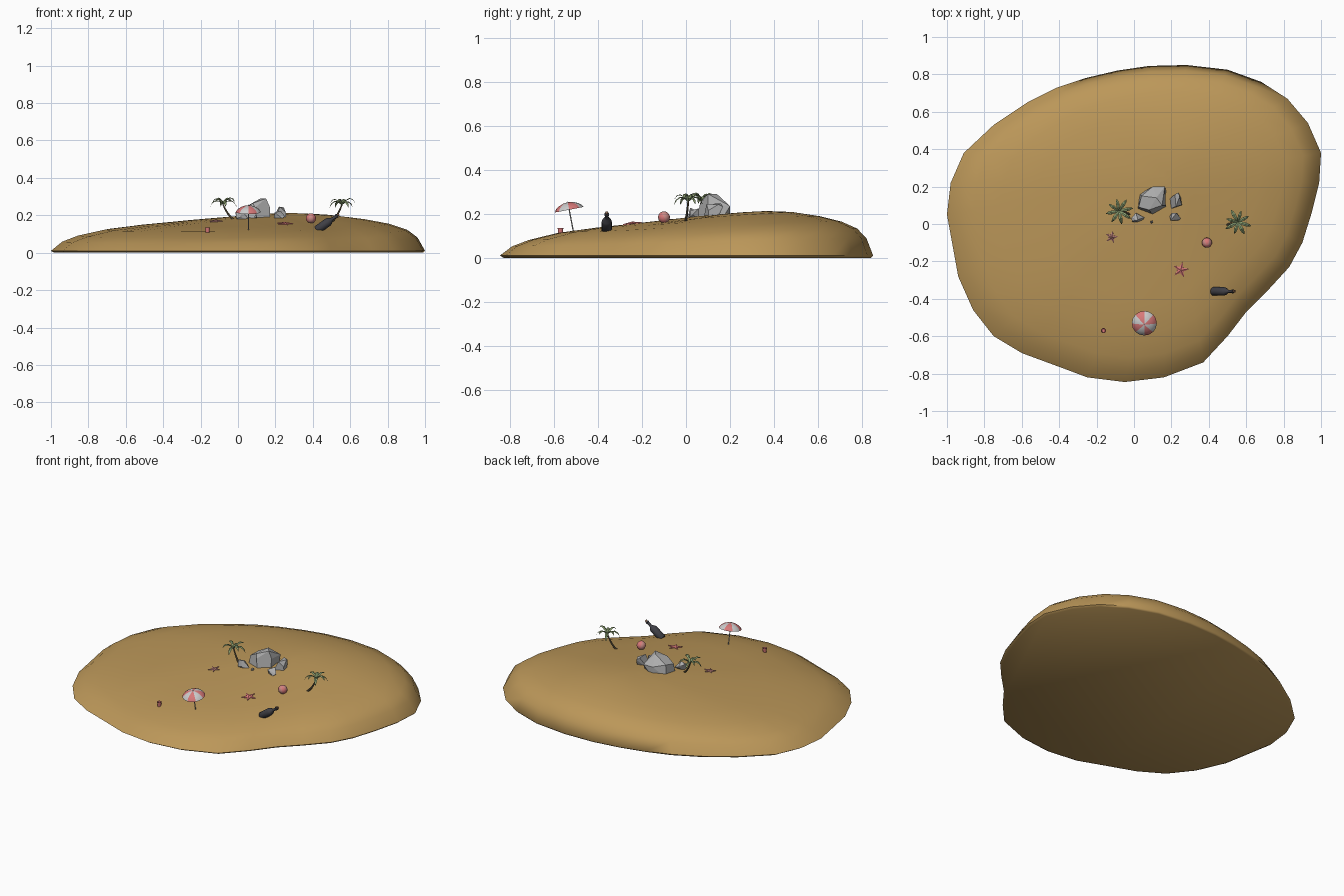
import bpy, bmesh, random
from math import sin, cos, pi, tau
from mathutils import Vector, Matrix
from mathutils.bvhtree import BVHTree

if "Cube" in bpy.data.objects:
    bpy.data.objects.remove(bpy.data.objects["Cube"])

random.seed(4)


def material(name, rgb):
    m = bpy.data.materials.new(name)
    m.diffuse_color = (*rgb, 1)
    m.use_nodes = True
    m.node_tree.nodes["Principled BSDF"].inputs["Base Color"].default_value = m.diffuse_color
    return m


SAND = material("sand", (0.50, 0.31, 0.10))
RED = material("coral_red", (0.68, 0.19, 0.19))
PINK = material("soft_pink", (0.60, 0.26, 0.24))
WHITE = material("off_white", (0.62, 0.62, 0.60))
STONE = material("stone", (0.42, 0.42, 0.42))
GLASS = material("dark_glass", (0.05, 0.05, 0.06))
CORK = material("cork", (0.25, 0.13, 0.08))
LEAF = material("leaf", (0.27, 0.36, 0.17))
BARK = material("bark", (0.14, 0.11, 0.06))


def build(name, verts, faces, mats, smooth=None, slots=None):
    me = bpy.data.meshes.new(name)
    me.from_pydata([tuple(v) for v in verts], [], faces)
    for m in mats:
        me.materials.append(m)
    if slots:
        for p, s in zip(me.polygons, slots):
            p.material_index = s
    ob = bpy.data.objects.new(name, me)
    bpy.context.collection.objects.link(ob)
    if smooth:
        bpy.ops.object.select_all(action='DESELECT')
        ob.select_set(True)
        bpy.context.view_layer.objects.active = ob
        bpy.ops.object.shade_smooth_by_angle(angle=smooth)
    return ob


def ring_faces(rows, n):
    return [(j * n + i, j * n + (i + 1) % n, (j + 1) * n + (i + 1) % n, (j + 1) * n + i)
            for j in range(rows - 1) for i in range(n)]


def lathe(name, profile, n, mats, mat4, stripe=0, caps=True, smooth=0.7):
    """Turn (radius, z) points about z; stripe = segments per coloured panel."""
    verts = [mat4 @ Vector((r * cos(tau * i / n), r * sin(tau * i / n), z))
             for r, z in profile for i in range(n)]
    faces = ring_faces(len(profile), n)
    slots = [(k % n) // stripe % len(mats) if stripe else 0 for k in range(len(faces))]
    faces.append(tuple(range(len(verts) - n, len(verts))))
    if caps:
        faces.append(tuple(reversed(range(n))))
    slots += [0] * (len(faces) - len(slots))
    return build(name, verts, faces, mats, smooth, slots)


# Island: shore outline shrunk towards the summit, rising ring by ring
SHORE = [(-1, .05), (-.94, -.28), (-.86, -.46), (-.75, -.60), (-.60, -.69), (-.41, -.76),
         (-.25, -.82), (-.05, -.845), (.16, -.82), (.37, -.74), (.50, -.60), (.60, -.47),
         (.72, -.35), (.83, -.23), (.90, -.10), (.95, .06), (.99, .22), (1, .38),
         (.93, .54), (.82, .67), (.68, .76), (.50, .825), (.28, .85), (.08, .845),
         (-.09, .82), (-.26, .78), (-.41, .73), (-.57, .65), (-.75, .53), (-.91, .38),
         (-.98, .22)]
SUMMIT = Vector((.2, .25))
# (scale, mean height, weight of the tilt towards the back right)
RINGS = [(.985, 0, 0), (1, .010, 0), (.95, .070, .7), (.88, .107, 1), (.76, .139, 1),
         (.6, .163, 1), (.4, .184, .9), (.2, .199, .5), (.04, .205, .1)]
verts = []
for s, h, w in RINGS:
    for p in SHORE:
        v = Vector(p) - SUMMIT
        d = v.normalized()
        q = SUMMIT + v * s
        verts.append((q.x, q.y, h + w * (.012 * d.x + .024 * d.y)))
n = len(SHORE)
faces = ring_faces(len(RINGS), n)
faces += [tuple(reversed(range(n))), tuple(range(len(verts) - n, len(verts)))]
build("island", verts, faces, [SAND], 1.2)
TREE = BVHTree.FromPolygons([Vector(v) for v in verts], faces)


def ground(x, y):
    hit, normal = TREE.ray_cast(Vector((x, y, 1)), Vector((0, 0, -1)))[:2]
    return hit, normal


# Rocks: convex hulls with flat facets
def rock(name, pts):
    bm = bmesh.new()
    for p in pts:
        bm.verts.new(p)
    res = bmesh.ops.convex_hull(bm, input=bm.verts)
    bmesh.ops.delete(bm, geom=[v for v in bm.verts if not v.link_faces], context='VERTS')
    bmesh.ops.dissolve_limit(bm, angle_limit=.2, verts=bm.verts, edges=bm.edges)
    bm.verts.index_update()
    build(name, [v.co for v in bm.verts],
          [[v.index for v in f.verts] for f in bm.faces], [STONE])
    bm.free()


rock("large_rock", [(.02, .08, .17), (.10, .05, .17), (.17, .09, .17), (.175, .16, .17),
                    (.10, .20, .17), (.03, .16, .17), (.025, .09, .235), (.09, .062, .24),
                    (.17, .10, .245), (.08, .075, .265), (.15, .10, .29), (.12, .14, .29),
                    (.10, .20, .235), (.165, .20, .235), (.04, .15, .245)])


def boulder(name, c, size, turn):
    pts = []
    for k in range(14):
        v = Vector([random.uniform(-1, 1) for _ in range(3)])
        v /= max(abs(a) for a in v) ** .6 * v.length ** .4
        pts.append(Vector(c) + Matrix.Rotation(turn, 3, 'Z') @
                   Vector([a * b / 2 for a, b in zip(v, size)]))
    rock(name, pts)


boulder("side_rock", (.215, .13, .205), (.075, .09, .09), .3)
boulder("front_right_rock", (.22, .038, .20), (.06, .05, .055), .2)
boulder("front_left_rock", (.02, .035, .20), (.075, .05, .055), .1)
boulder("pebble", (.095, .01, .193), (.016, .016, .016), 0)


# Palms: curved tapering trunk and a crown of arching folded fronds
def palm(name, base, top, turn):
    b = ground(*base)[0] - Vector((0, 0, .01))
    t = Vector(top)
    m = Vector((b.x * .45 + t.x * .55, b.y * .45 + t.y * .55, b.z * .8 + t.z * .2))
    steps, k = 7, 8
    vs = []
    for j in range(steps):
        u = j / (steps - 1)
        p = b * (1 - u) ** 2 + m * 2 * u * (1 - u) + t * u * u
        q = ((m - b) * (1 - u) + (t - m) * u).to_track_quat('Z', 'Y')
        r = .007 - .003 * u
        vs += [p + q @ Vector((r * cos(tau * i / k), r * sin(tau * i / k), 0)) for i in range(k)]
    fs = ring_faces(steps, k) + [tuple(reversed(range(k))), tuple(range(len(vs) - k, len(vs)))]
    build(name + "_trunk", vs, fs, [BARK], .7)
    vs, fs = [], []
    for f in range(8):
        rot = Matrix.Rotation(turn + tau * f / 8, 3, 'Z')
        size = random.uniform(.88, 1.05)
        lift = .016 if f % 2 else 0
        o = len(vs)
        for j, (r, z, w) in enumerate([(0, 0, .002), (.02, .018, .008), (.042, .022, .010),
                                       (.060, .010, .007), (.072, -.012, .001)]):
            z += lift * r / .045
            for y, dz in ((-w, -.4 * w), (0, 0), (w, -.4 * w)):
                vs.append(t + rot @ Vector((r, y, z + dz)) * size)
            if j:
                a = o + j * 3
                fs += [(a - 3, a, a + 1, a - 2), (a - 2, a + 1, a + 2, a - 1)]
    build(name + "_fronds", vs, fs, [LEAF])


palm("left_palm", (-.015, .05), (-.08, .07, .258), .2)
palm("right_palm", (.49, -.005), (.555, .01, .255), .5)

# Beach umbrella, leaning forward
umbrella = Matrix.Translation((.055, -.512, .122)) @ Matrix.Rotation(.19, 4, 'X')
lathe("umbrella_pole", [(.0028, -.015), (.0028, .130), (.001, .137)], 8, [STONE], umbrella)
lathe("umbrella_canopy", [(.067, .098), (.058, .111), (.042, .122), (.022, .130), (.001, .133)],
      16, [RED, WHITE], umbrella, stripe=2, caps=False)

# Beach ball
ball = Matrix.Translation((.39, -.10, .184)) @ Matrix.Rotation(.5, 4, 'X')
lathe("beach_ball", [(max(.027 * sin(pi * j / 10), .001), -.027 * cos(pi * j / 10))
                     for j in range(11)], 18, [PINK, RED], ball, stripe=3)

# Bottle with cork, half sunk in the sand
bottle = Matrix.Translation((.42, -.36, .120)) @ Matrix.Rotation(.95, 4, 'Y')
lathe("bottle", [(.020, 0), (.023, .004), (.023, .075), (.020, .086), (.010, .099), (.008, .106),
                 (.008, .128), (.011, .129), (.011, .136), (.008, .137)], 16, [GLASS], bottle)
lathe("bottle_cork", [(.006, .134), (.007, .147)], 10, [CORK], bottle)

# Cup or small bucket with an open top
cup = Matrix.Translation((-.163, -.57, ground(-.163, -.57)[0].z - .003))
lathe("cup", [(.010, 0), (.0135, .030), (.0115, .030), (.009, .006)], 14, [RED], cup)


# Starfish lying along the slope
def starfish(name, x, y, radius, turn, mat):
    hit, nrm = ground(x, y)
    q = nrm.to_track_quat('Z', 'Y')
    vs = [hit + q @ Vector((0, 0, .011)), hit + q @ Vector((0, 0, -.002))]
    for z in (.004, -.002):
        for i in range(10):
            a, r = turn + tau * i / 10, radius * (.38 if i % 2 else 1)
            vs.append(hit + q @ Vector((r * cos(a), r * sin(a), z)))
    fs = []
    for i in range(10):
        j = (i + 1) % 10
        fs += [(0, 2 + i, 2 + j), (1, 12 + j, 12 + i), (2 + i, 12 + i, 12 + j, 2 + j)]
    build(name, vs, fs, [mat])


starfish("large_starfish", .25, -.245, .045, 1.2, RED)
starfish("small_starfish", -.12, -.07, .036, 1.75, PINK)
